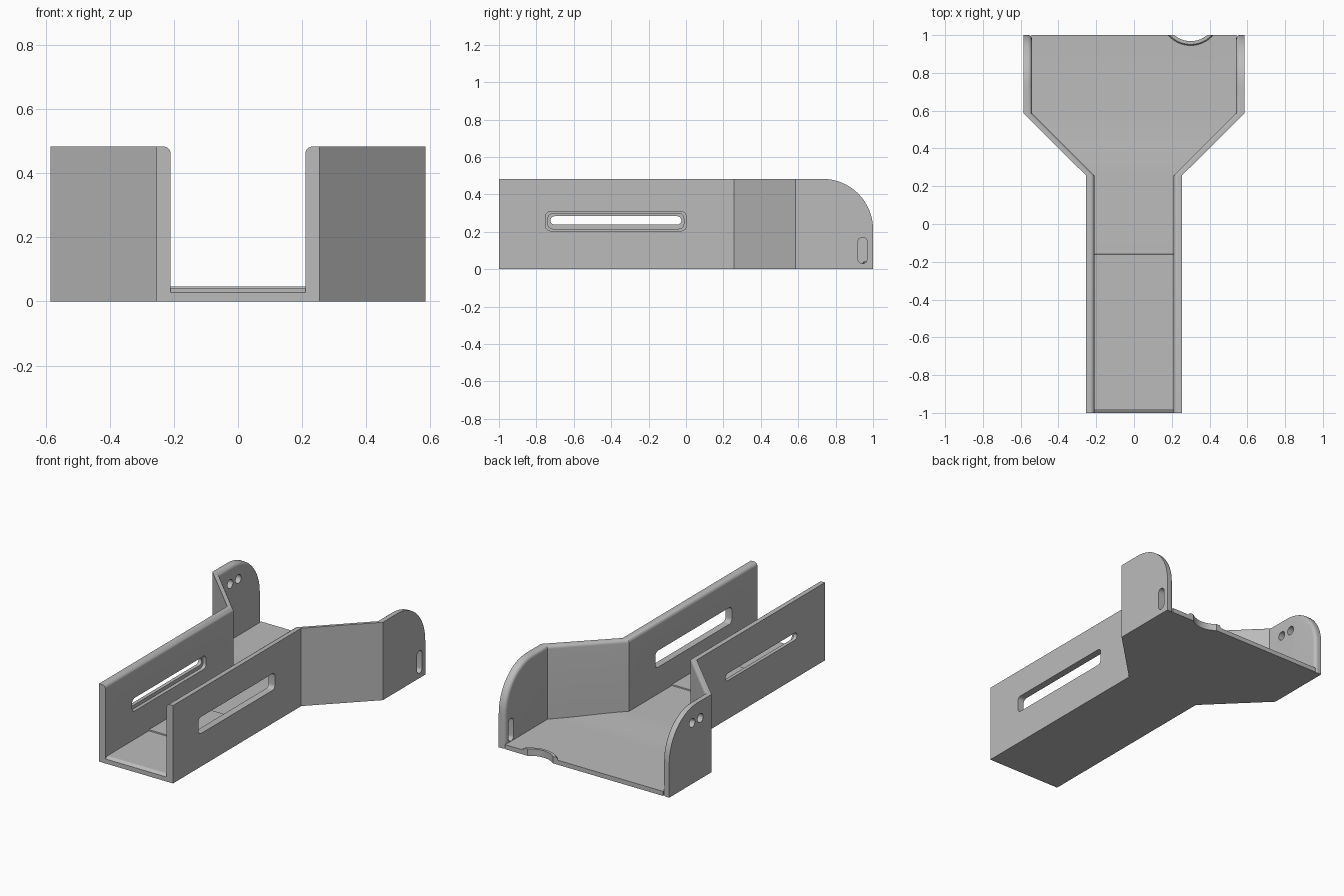
import bpy, bmesh
from math import sin, cos, pi, radians, asin, sqrt

cube = bpy.data.objects.get("Cube")
if cube:
    bpy.data.objects.remove(cube, do_unlink=True)

grey = bpy.data.materials.new("plain grey")
grey.use_nodes = True
grey.diffuse_color = (0.5, 0.5, 0.5, 1)
grey.node_tree.nodes["Principled BSDF"].inputs["Base Color"].default_value = (0.5, 0.5, 0.5, 1)

HEIGHT, ARC, ROUND = 0.483, 0.27, 0.022


def make(name, bm):
    bmesh.ops.remove_doubles(bm, verts=bm.verts, dist=1e-5)
    bmesh.ops.recalc_face_normals(bm, faces=bm.faces)
    mesh = bpy.data.meshes.new(name)
    bm.to_mesh(mesh)
    bm.free()
    mesh.materials.append(grey)
    ob = bpy.data.objects.new(name, mesh)
    bpy.context.collection.objects.link(ob)
    return ob


def loft(name, rings):
    """Closed rings joined in order, with capped ends."""
    bm = bmesh.new()
    rows = [[bm.verts.new(p) for p in ring] for ring in rings]
    n = len(rows[0])
    for a, b in zip(rows, rows[1:]):
        for i in range(n):
            j = (i + 1) % n
            bm.faces.new((a[i], a[j], b[j], b[i]))
    bm.faces.new(rows[0])
    bm.faces.new(rows[-1])
    return make(name, bm)


def pill(y0, y1, z0, z1, r, x0, x1):
    """Rounded rectangle in the side plane, extruded along x, used as a cutter."""
    pts = []
    corners = ((y1 - r, z1 - r), (y0 + r, z1 - r), (y0 + r, z0 + r), (y1 - r, z0 + r))
    for q, (cy, cz) in enumerate(corners):
        for k in range(7):
            a = (q + k / 6) * pi / 2
            pts.append((cy + r * cos(a), cz + r * sin(a)))
    ob = loft("cutter", [[(x, y, z) for y, z in pts] for x in (x0, x1)])
    ob.hide_render = True
    return ob


def activate(ob):
    bpy.ops.object.select_all(action='DESELECT')
    ob.select_set(True)
    bpy.context.view_layer.objects.active = ob


def cut(ob, cutter):
    activate(ob)
    mod = ob.modifiers.new("cut", 'BOOLEAN')
    mod.object, mod.operation, mod.solver = cutter, 'DIFFERENCE', 'EXACT'
    bpy.ops.object.modifier_apply(modifier=mod.name)
    bpy.data.objects.remove(cutter, do_unlink=True)


def smooth(ob):
    activate(ob)
    bpy.ops.object.shade_smooth_by_angle(angle=radians(30))


def plan(y):
    """Outer and inner half width of the walls at y."""
    t = min(max((y - 0.257) / 0.328, 0), 1)
    return 0.254 + 0.331 * t, 0.21 + 0.33 * t


def wall(name, side):
    # Top edge path: y, z and outward normal
    path = [(y, HEIGHT, 0, 1) for y in (-1, 0.257, 0.585)]
    for k in range(17):
        a = k / 16 * pi / 2
        path.append((1 - ARC + ARC * sin(a), HEIGHT - ARC + ARC * cos(a), sin(a), cos(a)))
    path.append((1, 0, 1, 0))
    rings = []
    for y, z, ny, nz in path:
        outer, inner = plan(y)
        ring = [(side * outer, y, 0), (side * outer, y, z)]
        for k in range(7):
            a = k / 6 * pi / 2
            d = ROUND * (1 - cos(a))
            ring.append((side * (inner + ROUND * (1 - sin(a))), y - d * ny, z - d * nz))
        ring.append((side * inner, ring[-1][1], 0))
        rings.append(ring)
    return loft(name, rings)


# Left wall: wide long slot, small upright slot in the flared end
left = wall("left_wall", 1)
cut(left, pill(-0.75, 0, 0.205, 0.308, 0.025, 0.1, 0.4))
cut(left, pill(0.92, 0.968, 0.03, 0.17, 0.023, 0.5, 0.7))
smooth(left)

# Right wall: narrow slot with a wider recess inside, two round holes
right = wall("right_wall", -1)
cut(right, pill(-0.725, -0.025, 0.238, 0.283, 0.022, -0.4, -0.1))
cut(right, pill(-0.738, -0.012, 0.216, 0.297, 0.025, -0.232, -0.1))
for y in (0.695, 0.775):
    cut(right, pill(y - 0.027, y + 0.027, 0.351, 0.405, 0.0269, -0.7, -0.5))
smooth(right)

# Floor: chamfered front, raised middle pad, soft ramp down to the wide tray
levels = [(-1, 0.028), (-0.98, 0.04), (-0.575, 0.04), (-0.574, 0.047),
          (-0.161, 0.047), (-0.16, 0.04)]
for k in range(13):
    t = k / 12
    levels.append((0.257 + 0.328 * t, 0.028 + 0.006 * (1 + cos(pi * t))))
levels.append((1, 0.028))
rings = []
for y, z in levels:
    w = plan(y)[1] + 0.002
    rings.append([(-w, y, 0), (w, y, 0), (w, y, z), (-w, y, z)])
floor = loft("floor", rings)

# Finger notch in the rear edge, with a low raised rim
NX, NY, R_IN, R_OUT = 0.3, 1.103, 0.135, 0.158
circle = [(NX + R_IN * cos(k * pi / 32), NY + R_IN * sin(k * pi / 32)) for k in range(64)]
cutter = loft("cutter", [[(x, y, z) for x, y in circle] for z in (-0.1, 0.2)])
cutter.hide_render = True
cut(floor, cutter)
smooth(floor)

rings = []
for k in range(25):
    s = 2 * k / 24 - 1
    ring = []
    for r, z in ((R_IN, 0), (R_OUT, 0), (R_OUT, 0.036), (R_OUT - 0.006, 0.043), (R_IN, 0.043)):
        a = s * asin(sqrt(r * r - (NY - 1) ** 2) / r)
        ring.append((NX + r * sin(a), NY - r * cos(a), z))
    rings.append(ring)
smooth(loft("notch_rim", rings))
